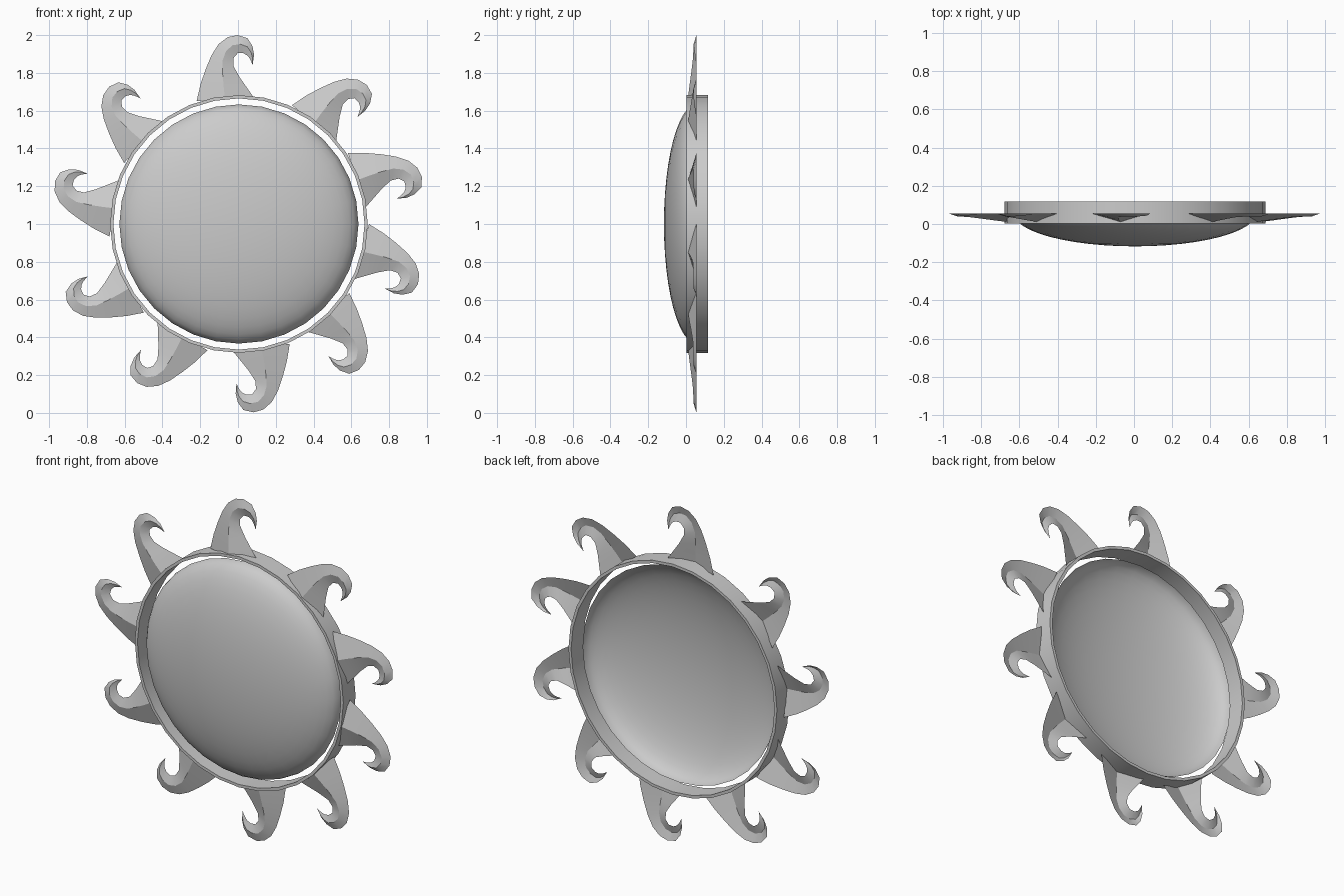
import bpy
import bmesh
from math import cos, sin, pi, radians
from mathutils import Matrix, Vector

if "Cube" in bpy.data.objects:
    bpy.data.objects.remove(bpy.data.objects["Cube"], do_unlink=True)

CENTRE = Vector((0.005, 0, 1.0))
SIDES = 32
BACK = 0.055          # plane of the ray edges and the dome rim

grey = bpy.data.materials.new("light_grey")
grey.use_nodes = True
colour = (0.6, 0.6, 0.6, 1)
grey.diffuse_color = colour
grey.node_tree.nodes["Principled BSDF"].inputs["Base Color"].default_value = colour


def finish(name, bm, angle):
    mesh = bpy.data.meshes.new(name)
    bm.to_mesh(mesh)
    bm.free()
    mesh.materials.append(grey)
    obj = bpy.data.objects.new(name, mesh)
    obj.location = CENTRE
    bpy.context.collection.objects.link(obj)
    bpy.ops.object.select_all(action="DESELECT")
    obj.select_set(True)
    bpy.context.view_layer.objects.active = obj
    bpy.ops.object.shade_smooth_by_angle(angle=radians(angle))
    return obj


def lathe(name, profile, closed):
    """Spin (radius, y) points around the front-back axis."""
    bm = bmesh.new()
    verts = [bm.verts.new((r, y, 0)) for r, y in profile]
    edges = [bm.edges.new(pair) for pair in zip(verts, verts[1:])]
    if closed:
        edges.append(bm.edges.new((verts[-1], verts[0])))
    bmesh.ops.spin(bm, geom=verts + edges, cent=(0, 0, 0), axis=(0, 1, 0),
                   angle=2 * pi, steps=SIDES, use_duplicate=False)
    bmesh.ops.remove_doubles(bm, verts=bm.verts, dist=0.0001)
    bmesh.ops.recalc_face_normals(bm, faces=bm.faces)
    return finish(name, bm, 40)


# Shallow open dome
steps = 12
arc = [i * pi / 2 / steps for i in range(steps + 1)]
dome = lathe("dome", [(0.633 * sin(a), BACK - 0.172 * cos(a)) for a in arc], False)
if dome.data.polygons[0].normal.y > 0:
    dome.data.flip_normals()

# Thin band around the dome
lathe("rim_band", [(0.665, 0.003), (0.682, 0.003), (0.682, 0.117), (0.665, 0.117)], True)

# Outer and inner outline of one curled ray, from base to hook
outer = [(-0.224, 0.651), (-0.203, 0.741), (-0.176, 0.82), (-0.145, 0.894),
         (-0.108, 0.952), (-0.06, 0.989), (-0.007, 1.0), (0.045, 0.984),
         (0.072, 0.941), (0.08, 0.895)]
inner = [(0.077, 0.672), (0.04, 0.725), (0.003, 0.778), (-0.029, 0.836),
         (-0.029, 0.878), (-0.007, 0.904), (0.024, 0.904), (0.045, 0.892),
         (0.056, 0.878), (0.064, 0.862)]
tip = (0.072, 0.841)


def ray(name, turn):
    """Hollow ridged ray, open at the back."""
    bm = bmesh.new()
    rows = []
    for (ax, az), (bx, bz) in zip(outer, inner):
        width = Vector((ax - bx, az - bz)).length
        ridge = ((ax + bx) / 2, BACK - 0.15 * width, (az + bz) / 2)
        rows.append([bm.verts.new(p) for p in ((ax, BACK, az), ridge, (bx, BACK, bz))])
    for low, high in zip(rows, rows[1:]):
        for i in (0, 1):
            bm.faces.new((low[i], low[i + 1], high[i + 1], high[i]))
    end = bm.verts.new((tip[0], BACK, tip[1]))
    for i in (0, 1):
        bm.faces.new((rows[-1][i], rows[-1][i + 1], end))
    bm.transform(Matrix.Rotation(-radians(turn), 4, "Y"))
    finish(name, bm, 28)


# Ten rays, slightly unevenly spaced
for n, turn in enumerate((0, -43, -76, -109, -141, -176, -213, -246, -283.5, -317)):
    ray(f"ray_{n + 1}", turn)
